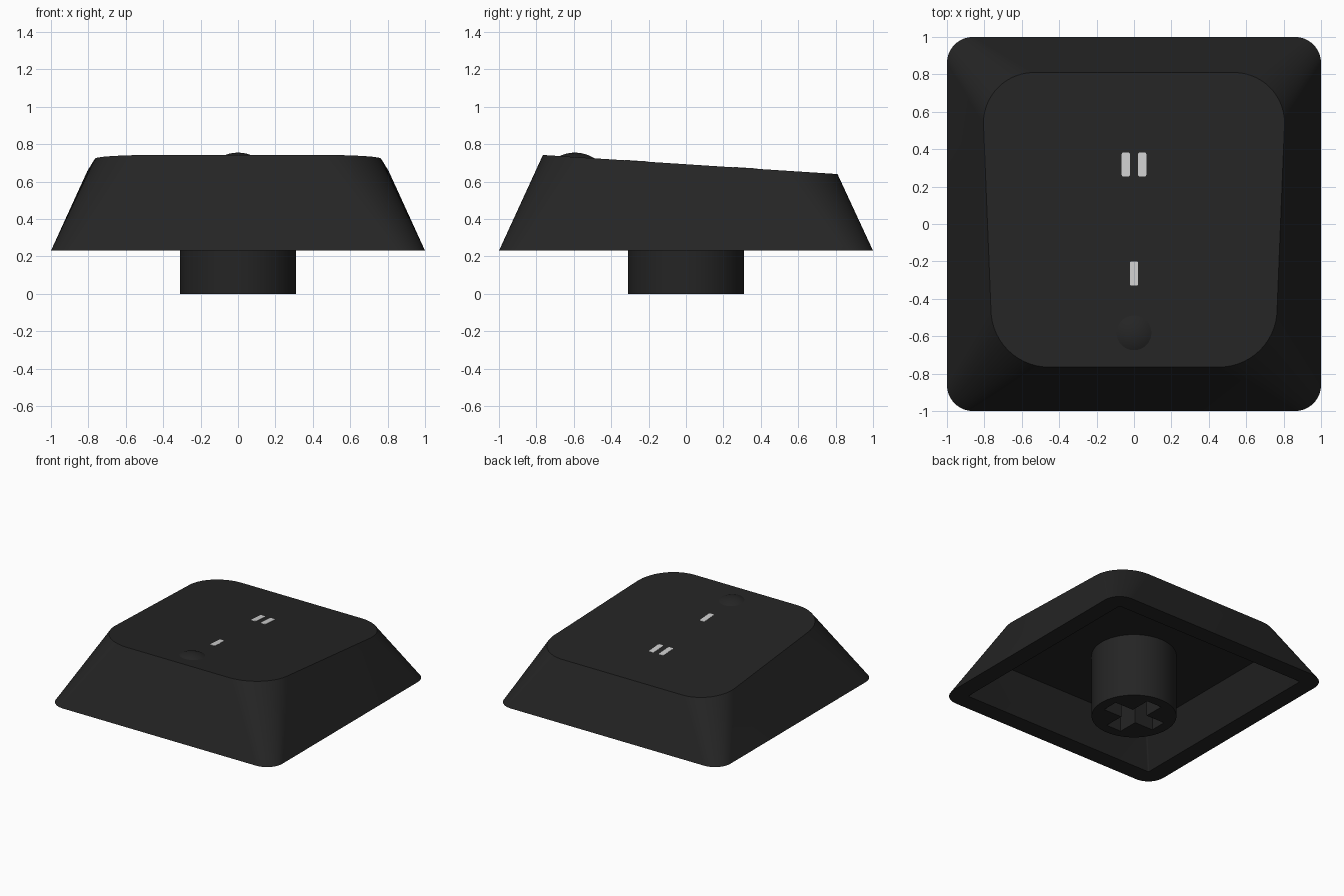
import bpy, bmesh, math
from mathutils import Vector

if "Cube" in bpy.data.objects:
    bpy.data.objects.remove(bpy.data.objects["Cube"])

SEG = 14            # segments per rounded corner
TILT = (0.64 - 0.742) / (0.81 + 0.765)


def top_z(y):
    """Height of the tilted top face."""
    return 0.742 + TILT * (y + 0.765)


def material(name, value):
    m = bpy.data.materials.new(name)
    m.diffuse_color = (*value, 1)
    m.use_nodes = True
    m.node_tree.nodes["Principled BSDF"].inputs["Base Color"].default_value = m.diffuse_color
    return m


black = material("black plastic", (0.018, 0.018, 0.018))
white = material("light grey legend", (0.62, 0.62, 0.62))


def outline(wf, wb, yf, yb, rf, rb, seg=SEG):
    """Rounded trapezoid: half widths, y limits and radii at front and back."""
    pts = []
    for sx, w, y, r, a0 in ((1, wb, yb, rb, 0), (-1, wb, yb, rb, 90),
                            (-1, wf, yf, rf, 180), (1, wf, yf, rf, 270)):
        cx, cy = sx * (w - r), y - math.copysign(r, y - (yf + yb) / 2)
        for i in range(seg + 1):
            a = math.radians(a0 + 90 * i / seg)
            pts.append((cx + r * math.cos(a), cy + r * math.sin(a)))
    return pts


def loft(name, rings, mat):
    """Skin a list of equal rings and cap both ends."""
    bm = bmesh.new()
    loops = [[bm.verts.new(p) for p in ring] for ring in rings]
    n = len(loops[0])
    for a, b in zip(loops, loops[1:]):
        for i in range(n):
            j = (i + 1) % n
            bm.faces.new((a[i], a[j], b[j], b[i]))
    bm.faces.new(loops[0][::-1])
    bm.faces.new(loops[-1])
    bmesh.ops.recalc_face_normals(bm, faces=bm.faces)
    mesh = bpy.data.meshes.new(name)
    bm.to_mesh(mesh)
    bm.free()
    obj = bpy.data.objects.new(name, mesh)
    bpy.context.collection.objects.link(obj)
    mesh.materials.append(mat)
    return obj


def smooth(obj):
    bpy.ops.object.select_all(action='DESELECT')
    obj.select_set(True)
    bpy.context.view_layer.objects.active = obj
    bpy.ops.object.shade_smooth_by_angle(angle=math.radians(30))


def flat(pts, z):
    return [(x, y, z) for x, y in pts]


def square(h, r):
    return outline(h, h, -h, h, r, r)


# Hollow cap: inner ceiling, inner rim, outer rim, tilted top
top = outline(0.765, 0.805, -0.765, 0.81, 0.31, 0.27)
smooth(loft("cap_shell", [
    flat(square(0.73, 0.01), 0.51),
    flat(square(0.86, 0.01), 0.23),
    flat(square(1.0, 0.14), 0.23),
    [(x, y, top_z(y)) for x, y in top]], black))

# Round stem with a cross-shaped socket
circle = [(0.31 * math.cos(math.tau * i / 64), 0.31 * math.sin(math.tau * i / 64))
          for i in range(64)]
stem = loft("stem", [flat(circle, 0), flat(circle, 0.515)], black)
a, b = 0.23, 0.066
quarter = [(a, -b), (a, b), (b, b)]
cross = []
for k in range(4):
    for x, y in quarter:
        for _ in range(k):
            x, y = -y, x
        cross.append((x, y))
cutter = loft("socket_cutter", [flat(cross, -0.1), flat(cross, 0.43)], black)
cutter.hide_render = True
cut = stem.modifiers.new("socket", 'BOOLEAN')
cut.operation = 'DIFFERENCE'
cut.solver = 'EXACT'
cut.object = cutter
bpy.context.view_layer.objects.active = stem
bpy.ops.object.modifier_apply(modifier="socket")
bpy.data.objects.remove(cutter)
smooth(stem)

# Shallow homing bump: spherical cap lying on the tilted top
R, H = 0.093, 0.024
sphere = (R * R + H * H) / (2 * H)
rings = []
for k in range(9):
    r = R * (1 - k / 8.5)
    h = math.sqrt(sphere ** 2 - r * r) - (sphere - H)
    ring = []
    for i in range(40):
        t = math.tau * i / 40
        x, y = r * math.cos(t), -0.582 + r * math.sin(t)
        ring.append((x, y, top_z(y) + h))
    rings.append(ring)
base = [tuple(Vector(p) - Vector((0, 0, 0.01))) for p in rings[0]]
smooth(loft("homing_bump", [base] + rings, black))

# Thin legend bars: two at the back, one at the front
for name, cx, cy in (("legend_back_left", -0.044, 0.318),
                     ("legend_back_right", 0.044, 0.318),
                     ("legend_front", 0, -0.265)):
    bar = outline(0.022, 0.022, -0.065, 0.065, 0.01, 0.01, 3)
    loft(name, [[(cx + x, cy + y, top_z(cy + y) + dz) for x, y in bar]
                for dz in (-0.003, 0.002)], white)
